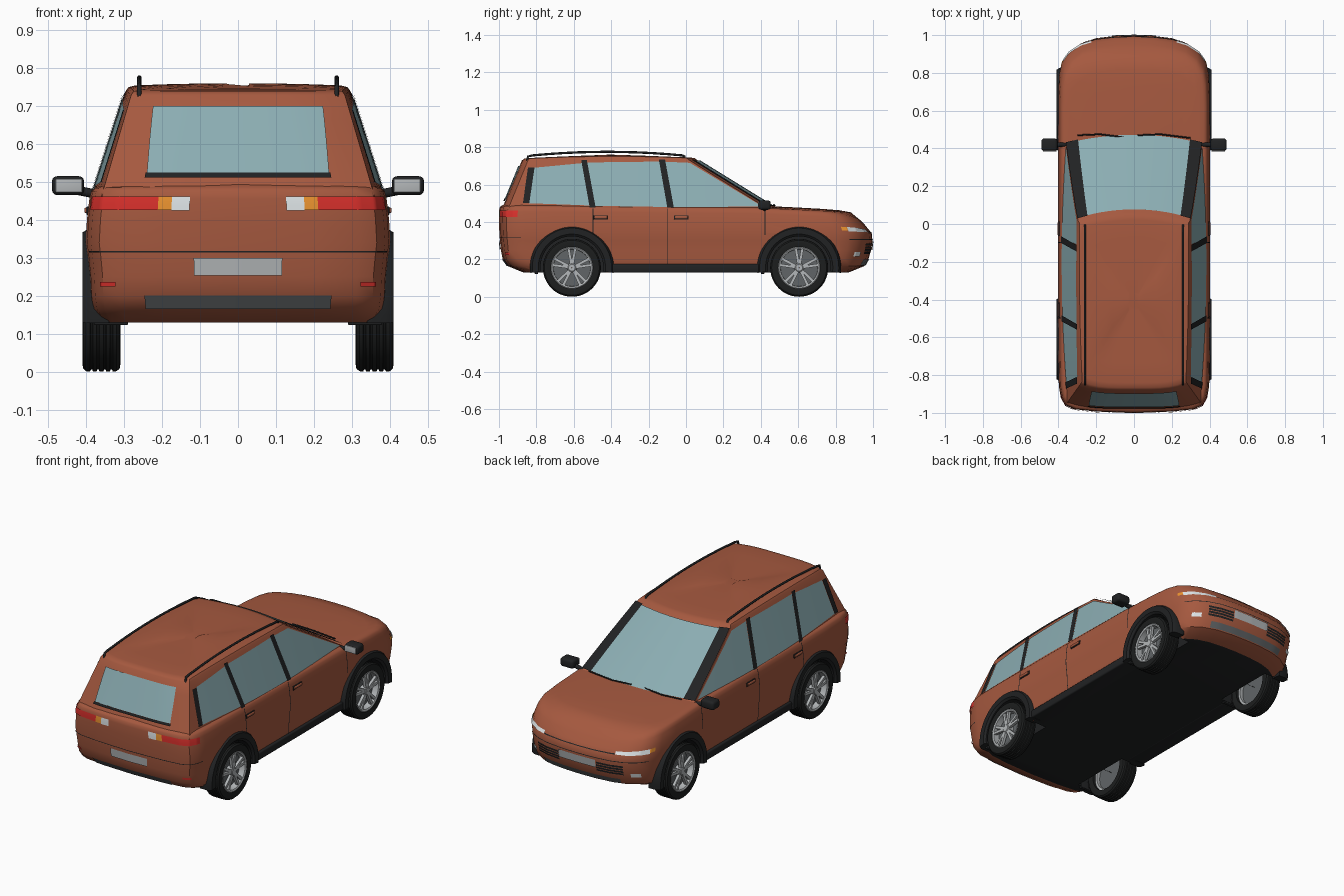
import bpy, bmesh, math
from mathutils import Matrix, Vector

if "Cube" in bpy.data.objects:
    bpy.data.objects.remove(bpy.data.objects["Cube"])

def material(name, r, g, b):
    m = bpy.data.materials.new(name)
    m.diffuse_color = (r, g, b, 1)
    m.use_nodes = True
    m.node_tree.nodes["Principled BSDF"].inputs["Base Color"].default_value = m.diffuse_color
    return m

PAINT = material("paint", .38, .10, .05)
BLACK = material("black_trim", .015, .016, .017)
RUBBER = material("rubber", .012, .013, .013)
GLASS = material("glass", .26, .42, .45)
SILVER = material("silver", .45, .47, .48)
GREY = material("grey", .12, .13, .135)
RED = material("red_lamp", .70, .03, .025)
AMBER = material("amber_lamp", .85, .30, .03)
WHITE = material("clear_lamp", .75, .80, .82)

def lerp(a, b, t):
    return a + (b - a) * t

def table(rows, x):
    for a, b in zip(rows, rows[1:]):
        if x <= b[0]:
            break
    t = max(0, min(1, (x - a[0]) / (b[0] - a[0])))
    return [lerp(p, q, t) for p, q in zip(a, b)][1:]

def smooth(o, angle=35):
    bpy.ops.object.select_all(action='DESELECT')
    o.select_set(True)
    bpy.context.view_layer.objects.active = o
    bpy.ops.object.shade_smooth_by_angle(angle=math.radians(angle))

def finish(name, bm, mats, recalc=True, angle=35):
    if recalc:
        bmesh.ops.recalc_face_normals(bm, faces=bm.faces)
    me = bpy.data.meshes.new(name)
    bm.to_mesh(me)
    bm.free()
    for m in mats:
        me.materials.append(m)
    o = bpy.data.objects.new(name, me)
    bpy.context.collection.objects.link(o)
    smooth(o, angle)
    return o

def loft(name, rings, mats, bottom=0):
    bm = bmesh.new()
    vs = [[bm.verts.new(p) for p in r] for r in rings]
    n = len(vs[0])
    for a, b in zip(vs, vs[1:]):
        for i in range(n):
            bm.faces.new((a[i], a[(i + 1) % n], b[(i + 1) % n], b[i]))
    bm.faces.new(vs[0]).material_index = bottom
    bm.faces.new(vs[-1])
    return finish(name, bm, mats)

def patch(name, fn, mat, nu=10, nv=4):
    bm = bmesh.new()
    g = [[bm.verts.new(fn(i / nu, j / nv)) for j in range(nv + 1)] for i in range(nu + 1)]
    for i in range(nu):
        for j in range(nv):
            bm.faces.new((g[i][j], g[i + 1][j], g[i + 1][j + 1], g[i][j + 1]))
    bm.normal_update()
    c = Vector((0, -.1, .35))
    if sum(f.normal.dot(f.calc_center_median() - c) * f.calc_area() for f in bm.faces) < 0:
        bmesh.ops.reverse_faces(bm, faces=bm.faces)
    return finish(name, bm, [mat], False)

def lathe(name, prof, mat, loc=(0, 0, 0), a0=0, a1=360, n=48):
    full = a1 - a0 == 360
    bm = bmesh.new()
    angs = [math.radians(lerp(a0, a1, i / n)) for i in range(n if full else n + 1)]
    vs = [[bm.verts.new((x, r * math.cos(a), r * math.sin(a))) for x, r in prof] for a in angs]
    k = len(prof)
    for i in range(n):
        a, b = vs[i], vs[(i + 1) % len(vs)]
        for j in range(k):
            bm.faces.new((a[j], a[(j + 1) % k], b[(j + 1) % k], b[j]))
    if not full:
        bm.faces.new(vs[0])
        bm.faces.new(vs[-1])
    o = finish(name, bm, [mat])
    o.location = loc
    return o

def box(name, loc, size, mat, bevel=.004):
    bm = bmesh.new()
    bmesh.ops.create_cube(bm, size=1, matrix=Matrix.Translation(loc) @ Matrix.Diagonal((*size, 1)))
    bmesh.ops.bevel(bm, geom=bm.edges[:], offset=bevel, segments=3, affect='EDGES', profile=.5)
    return finish(name, bm, [mat])

def tube(name, pts, r, mat):
    cu = bpy.data.curves.new(name, 'CURVE')
    cu.dimensions, cu.bevel_depth, cu.bevel_resolution, cu.use_fill_caps = '3D', r, 2, True
    sp = cu.splines.new('POLY')
    sp.points.add(len(pts) - 1)
    for p, q in zip(sp.points, pts):
        p.co = (*q, 1)
    cu.materials.append(mat)
    o = bpy.data.objects.new(name, cu)
    bpy.context.collection.objects.link(o)

# Lower body: half plan outline (nose to tail) and height rings (z, half width, nose, tail)
PLAN = [(0, 1), (.25, .997), (.5, .985), (.7, .96), (.85, .92), (.94, .87), (.985, .8), (1, .68), (1, .4),
        (1, 0), (1, -.4), (1, -.7), (.99, -.86), (.965, -.92), (.91, -.96), (.8, -.98), (.5, -.993), (0, -1)]
PLAN = [(i, *p) for i, p in enumerate(PLAN)]
RINGS = [(.13, .365, .87, .87), (.165, .385, .955, .955), (.2, .39, .975, .98), (.25, .392, .99, .99),
         (.3, .397, .997, .995), (.34, .402, .993, .998), (.40, .398, .975, 1), (.45, .392, .95, 1),
         (.47, .387, .93, .997), (.478, .38, .91, .99)]
HOOD = [(-1, .485), (.4, .472), (.8, .45), (.9, .432), (.96, .4), (1, .37)]

def body(u, z, e=0):
    side = -1 if u < 0 or u > 17 else 1
    fx, fy = table(PLAN, -u if u < 0 else 34 - u if u > 17 else u)
    hw, yf, yr = table(RINGS, z)
    y = fy * (yf if fy > 0 else yr)
    if z > .34:
        z = .34 + (z - .34) * (table(HOOD, y)[0] - .34) / .138
    return Vector((side * fx * hw * (1 + 2.5 * e), y * (1 + e), z))

US = list(range(18)) + list(range(18, 34))
rings = [[body(u, r[0]) for u in US] for r in RINGS]
for f in (.97, .9, .8, .65, .4, .1):
    ring = []
    for p in rings[len(RINGS) - 1]:
        x, y = p.x * f, p.y * f
        ring.append((x, y, table(HOOD, y)[0] + .004 + .012 * (1 - (x / .38) ** 2)))
    rings.append(ring)
shell = loft("body_shell", rings, [PAINT, BLACK], 1)

# Wheel wells, flares and wheels
WHEEL_Y, WZ = (-.61, .605), .155
for y in WHEEL_Y:
    for s in (1, -1):
        c = lathe("well_cutter", [(s * .27, .001), (s * .27, .185), (s * .5, .185), (s * .5, .001)], BLACK, (0, y, WZ))
        c.hide_render = True
        m = shell.modifiers.new("well", 'BOOLEAN')
        m.object, m.operation, m.solver, m.material_mode = c, 'DIFFERENCE', 'EXACT', 'TRANSFER'
        bpy.context.view_layer.update()
        bpy.context.view_layer.objects.active = shell
        bpy.ops.object.modifier_apply(modifier="well")
        bpy.data.objects.remove(c)
        flare = [(.34, .168), (.4, .168), (.41, .18), (.41, .212), (.39, .224), (.34, .224)]
        lathe("wheel_arch", [(s * a, r) for a, r in flare], BLACK, (0, y, WZ), -7, 187, 36)
smooth(shell)

tyre = [(-.046, .112), (-.05, .135), (-.048, .147), (-.04, .154)]
for g in (-.026, -.009, .009, .026):
    tyre += [(g - .004, .155), (g - .002, .15), (g + .002, .15), (g + .004, .155)]
tyre += [(.04, .154), (.048, .147), (.05, .135), (.046, .112)]
bm = bmesh.new()
for i in range(5):
    for d in (-.17, .17):
        rot = Matrix.Rotation(i * math.tau / 5 + d, 4, 'X')
        bmesh.ops.create_cube(bm, size=1, matrix=rot @ Matrix.Translation((.033, 0, .06)) @ Matrix.Diagonal((.016, .015, .09, 1)))
parts = [lathe("tyre", tyre, RUBBER),
         lathe("rim", [(.044, .114), (.047, .108), (.043, .1), (-.03, .098), (-.03, .114)], SILVER),
         lathe("hub", [(.044, .001), (.044, .018), (.038, .026), (0, .026), (0, .001)], SILVER, n=24),
         lathe("brake_disc", [(.008, .001), (.008, .099), (-.01, .099), (-.01, .001)], GREY),
         finish("spokes", bm, [SILVER])]
for p in parts:
    for y in WHEEL_Y:
        for s in (1, -1):
            o = bpy.data.objects.new(p.name, p.data)
            o.location = (s * .36, y, WZ)
            o.rotation_euler.z = 0 if s > 0 else math.pi
            bpy.context.collection.objects.link(o)
    bpy.data.objects.remove(p)

# Cabin: tapered windscreen, sides and tailgate joined by a crowned roof
def side_x(y, z):
    return .381 - (z - .475) * .32 - .025 * ((y + .25) / .7) ** 2

def cab_z(y, t):
    return lerp(.472, .74 - .05 * (max(-.87, min(.05, y)) + .38) ** 2, t)

def screen(s, t, e=0):
    y1 = lerp(.435, .015, t)
    y = y1 + .045 * (1 - s * s)
    z = cab_z(y, t)
    return Vector((s * side_x(y1, z), y + e, z + e))

def tail(s, t, e=0):
    y1 = lerp(-.95, -.845, t)
    y = y1 - .033 * (1 - s ** 4)
    z = cab_z(y, t)
    return Vector((s * side_x(y1, z), y - e, z + e * .4))

def cab_ring(t):
    front = [screen(i / 6, t) for i in range(-6, 7)]
    back = [tail(-i / 6, t) for i in range(-6, 7)]
    flank = []
    for i in range(1, 10):
        y = lerp(front[-1].y, back[0].y, i / 10)
        flank.append(Vector((side_x(y, cab_z(y, t)), y, cab_z(y, t))))
    return front + flank + back + [Vector((-p.x, p.y, p.z)) for p in reversed(flank)]

rings = [cab_ring(t) for t in (-.08, .25, .5, .75, 1)]
top = rings[-1]
for f, h in ((.975, .010), (.92, .014), (.7, .017), (.4, .019), (.1, .02)):
    rings.append([(p.x * f, (p.y + .41) * f - .41, p.z + h) for p in top])
loft("cabin_and_roof", rings, [PAINT])

# Windscreen, tailgate glass, pillars and side windows
patch("windscreen", lambda a, b: screen(lerp(-.85, .85, a), lerp(.03, .97, b), .005), GLASS, 12, 6)
patch("rear_window", lambda a, b: tail(lerp(-1, 1, a) * lerp(.70, .77, b), lerp(.19, .88, b), .006), GLASS, 12, 6)
patch("rear_window_trim", lambda a, b: tail(lerp(-.71, .71, a), lerp(.14, .19, b), .009), BLACK, 12, 1)

def side_panel(name, q, mat, e):
    for s in (1, -1):
        def fn(a, b):
            y = lerp(lerp(q[0], q[2], a), lerp(q[4], q[6], a), b)
            z = lerp(lerp(q[1], q[3], a), lerp(q[5], q[7], a), b)
            return (s * (side_x(y, z) + e), y, z)
        patch(name, fn, mat)

# corners: low rear, low front, top rear, top front (y, z)
side_panel("quarter_window", (-.84, .50, -.51, .488, -.81, .69, -.55, .715), GLASS, .004)
side_panel("rear_door_window", (-.49, .486, -.095, .48, -.53, .718, -.135, .723), GLASS, .004)
side_panel("front_door_window", (-.07, .48, .41, .482, -.11, .722, .02, .716), GLASS, .004)
side_panel("rear_pillar", (-.872, .50, -.838, .50, -.845, .69, -.81, .69), BLACK, .007)
side_panel("centre_pillar", (-.515, .477, -.483, .477, -.56, .73, -.53, .73), BLACK, .007)
side_panel("door_pillar", (-.10, .477, -.065, .477, -.145, .733, -.112, .733), BLACK, .007)
for s in (1, -1):
    patch("windscreen_pillar", lambda a, b: screen(s * lerp(.83, 1.01, a), lerp(.02, .98, b), .007), BLACK, 3, 6)
    tube("wiper", [(s * .16 + .14, .455, .488), (s * .16 - .02, .475, .487), (s * .16 - .14, .47, .492)], .004, BLACK)

    # Roof rails and mirrors
    rail = [(s * .26, -.85, .725), (s * .26, -.845, .75)]
    rail += [(s * .26, y, .775 - .12 * (y + .42) ** 2) for y in [-.82 + .08 * i for i in range(11)]]
    tube("roof_rail", rail + [(s * .26, -.008, .75), (s * .26, -.003, .725)], .006, BLACK)
    box("mirror_housing", (s * .448, .42, .49), (.085, .065, .05), BLACK, .014)
    box("mirror_glass", (s * .446, .387, .49), (.07, .006, .036), SILVER, .002)
    tube("mirror_arm", [(s * .36, .42, .465), (s * .425, .42, .478)], .012, BLACK)

    # Sills, mud flaps and door handles
    box("sill", (s * .35, 0, .152), (.1, .82, .046), BLACK, .008)
    for y in (-.80, .41):
        box("mud_flap", (s * .335, y, .145), (.09, .02, .045), BLACK)
    for y in (-.455, -.025):
        box("door_handle", (s * .396, y, .425), (.018, .07, .014), PAINT)
        box("handle_recess", (s * .394, y, .424), (.01, .078, .022), BLACK, .002)

    # Door shut lines
    for y, z0, z1 in ((-.5, .33, .472), (-.1, .175, .472), (.42, .33, .462)):
        patch("door_seam", lambda a, b: (s * (table(RINGS, lerp(z0, z1, b))[0] + .002), y + .005 * a, lerp(z0, z1, b)), BLACK, 1, 10)

# Lamps, grilles, plates and bumper strips wrapped on the body
def wrap(name, u0, u1, z0, z1, mat, e=.004, both=True):
    for s in ((1, -1) if both else (1,)):
        def fn(a, b):
            p = body(lerp(u0, u1, a), lerp(z0, z1, b), e)
            return (p.x * s, p.y, p.z)
        patch(name, fn, mat, 24, 3)

wrap("tail_lamp", 12.6, 15.9, .422, .456, RED)
wrap("tail_indicator", 15.9, 16.12, .422, .456, AMBER)
wrap("reverse_lamp", 16.12, 16.36, .42, .456, WHITE)
wrap("rear_reflector", 13.8, 14.85, .224, .236, RED)
wrap("headlamp", 2.3, 4.9, .352, .385, WHITE)
wrap("front_indicator", 4.9, 5.4, .36, .385, AMBER)
wrap("fog_lamp", 3.4, 4.2, .215, .238, WHITE)
wrap("upper_grille", -2.3, 2.3, .352, .364, BLACK, both=False)
for z in (.228, .243, .258, .273):
    wrap("lower_grille_slat", 1.2, 2.9, z, z + .011, BLACK)
wrap("front_skid_strip", -2.6, 2.6, .168, .2, GREY, both=False)
wrap("rear_skid_strip", 15.58, 18.42, .165, .2, GREY, both=False)
wrap("front_plate", -1.17, 1.17, .25, .295, SILVER, .006, False)
wrap("rear_plate", 16.42, 17.58, .253, .3, SILVER, .006, False)
wrap("tailgate_seam", 12.4, 21.6, .314, .318, BLACK, .002, False)
wrap("nose_seam", -4.9, 4.9, .304, .308, BLACK, .002, False)
